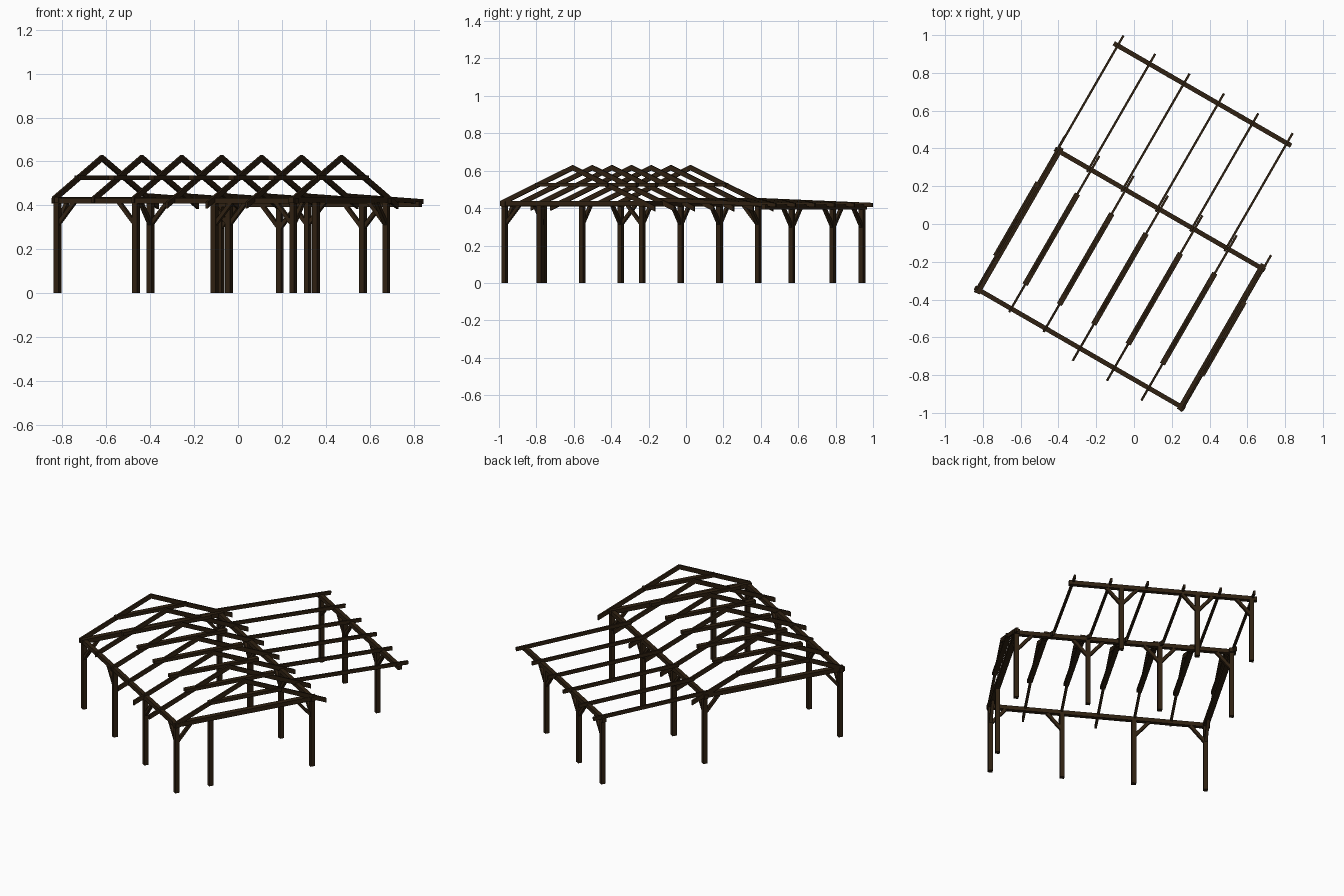
import bpy, bmesh, math
from mathutils import Matrix, Vector

if "Cube" in bpy.data.objects:
    bpy.data.objects.remove(bpy.data.objects["Cube"])

timber = bpy.data.materials.new("dark_brown_timber")
timber.use_nodes = True
COLOUR = (0.029, 0.0155, 0.006, 1)
timber.diffuse_color = COLOUR
timber.node_tree.nodes["Principled BSDF"].inputs["Base Color"].default_value = COLOUR

# The frame is laid out along u (ridge direction) and v (span), then turned
TURN = Matrix.Rotation(math.radians(-30), 4, 'Z')


def finish(name, bm, matrix):
    bmesh.ops.recalc_face_normals(bm, faces=bm.faces)
    mesh = bpy.data.meshes.new(name)
    bm.to_mesh(mesh)
    bm.free()
    mesh.materials.append(timber)
    obj = bpy.data.objects.new(name, mesh)
    obj.matrix_world = TURN @ matrix
    bpy.context.collection.objects.link(obj)


def bar(name, start, end, width, depth):
    """Square-cut timber between two points, its width kept level."""
    a, b = Vector(start), Vector(end)
    along = (b - a).normalized()
    side = Vector((0, 0, 1)).cross(along)
    side = side.normalized() if side.length > 0.01 else Vector((0, 1, 0))
    up = along.cross(side)
    frame = Matrix((along, side, up)).transposed().to_4x4()
    bm = bmesh.new()
    bmesh.ops.create_cube(bm, size=1)
    bmesh.ops.scale(bm, vec=((b - a).length, width, depth), verts=bm.verts)
    finish(name, bm, Matrix.Translation((a + b) / 2) @ frame)


FRONT, MID, BACK = -0.713, 0.135, 0.775
RIDGE = (FRONT + MID) / 2
LEFT, RIGHT = -0.538, 0.702
POST, BRACE, REACH = 0.026, 0.018, 0.09


def brace(name, u, v, du, dv, top):
    """Diagonal strut from a post up to the beam in direction du, dv."""
    bar(name, (u, v, top - 0.1), (u + du * REACH, v + dv * REACH, top + 0.005),
        BRACE, BRACE)


# Posts and long beams; each post lists the directions of its braces along u
step = (RIGHT - LEFT) / 3
main_posts = [LEFT + step * i for i in range(4)]
rows = [
    ("front", FRONT, 0.41, (-0.562, 0.722), main_posts, [(1,), (-1,), (1,), (-1,)]),
    ("middle", MID, 0.41, (-0.562, 0.722), main_posts, [(1,), (-1, 1), (-1, 1), (-1,)]),
    ("back", BACK, 0.394, (-0.571, 0.513), [-0.54, -0.228, 0.21], [(1,), (-1, 1), (-1, 1)]),
]
for name, v, top, ends, posts, braces in rows:
    bar(name + "_beam", (ends[0], v, top + 0.012), (ends[1], v, top + 0.012), 0.025, 0.025)
    for i, u in enumerate(posts):
        bar(f"{name}_post_{i + 1}", (u, v, 0), (u, v, top + 0.005), POST, POST)
        for d in braces[i]:
            brace(f"{name}_brace_{i + 1}", u, v, d, 0, top)

# Gable ties with their corner braces, and the extra post under one tie
for name, u in (("left", LEFT), ("right", RIGHT)):
    bar(name + "_tie", (u, -0.733, 0.425), (u, 0.158, 0.425), 0.033, 0.026)
    brace(name + "_front_tie_brace", u, FRONT, 0, 1, 0.41)
    brace(name + "_middle_tie_brace", u, MID, 0, -1, 0.41)
bar("tie_post", (RIGHT - 0.004, -0.498, 0), (RIGHT - 0.004, -0.498, 0.415), POST, POST)

# Trusses: chevron rafter pairs with collars
SLOPE, PEAK, THICK, RAFTER = 0.43, 0.63, 0.028, 0.012


def rafter_pair(name, u, front, back):
    line = [(v, PEAK - SLOPE * abs(v - RIDGE)) for v in (front, RIDGE, back)]
    outline = line + [(v, z - THICK) for v, z in reversed(line)]
    bm = bmesh.new()
    face = bm.faces.new([bm.verts.new((u - RAFTER / 2, v, z)) for v, z in outline])
    moved = bmesh.ops.extrude_face_region(bm, geom=[face])["geom"]
    bmesh.ops.translate(bm, vec=(RAFTER, 0, 0),
                        verts=[g for g in moved if isinstance(g, bmesh.types.BMVert)])
    finish(name, bm, Matrix())


for i in range(7):
    u = -0.549 + 0.21 * i
    rafter_pair(f"rafter_pair_{i + 1}", u, -0.79 if 3 <= i <= 5 else -0.735, 0.22)
    half = 0.225 if i in (0, 6) else 0.278
    bar(f"collar_{i + 1}", (u, RIDGE - half, 0.525), (u, RIDGE + half, 0.525), 0.03, 0.02)

# Lean-to rafters, lapped beside the main ones
for i in range(6):
    u = -0.547 if i == 0 else -0.563 + 0.21 * i
    bar(f"lean_to_rafter_{i + 1}", (u, 0.115, 0.444), (u, 0.836, 0.417), RAFTER, 0.022)
